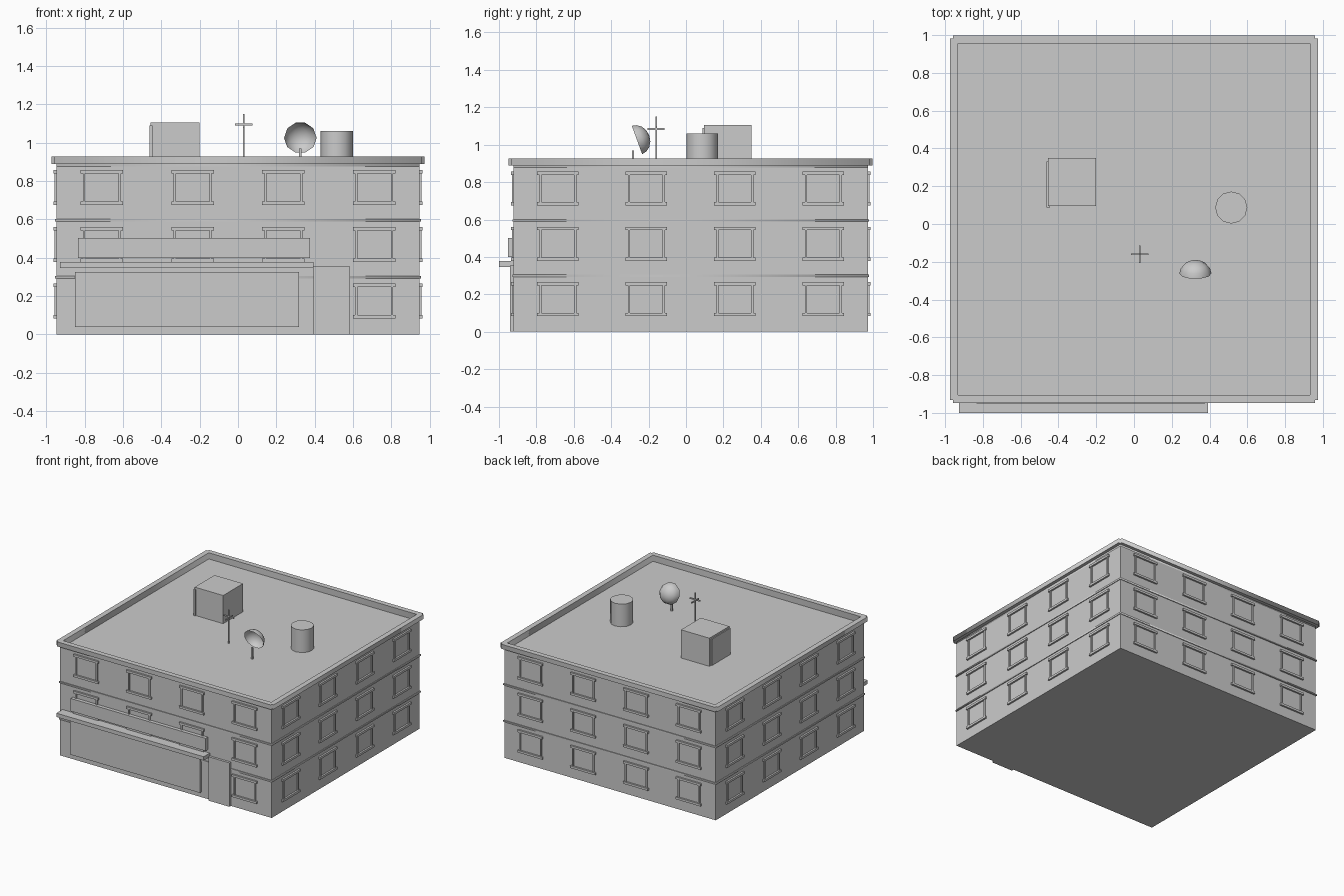
import bpy, bmesh, math
from mathutils import Matrix, Vector

if "Cube" in bpy.data.objects:
    bpy.data.objects.remove(bpy.data.objects["Cube"])

CY = 0.025          # building centre in y
H = 0.947           # half width of the walls


def finish(name, bm, smooth=False):
    me = bpy.data.meshes.new(name)
    bm.to_mesh(me)
    bm.free()
    ob = bpy.data.objects.new(name, me)
    bpy.context.collection.objects.link(ob)
    if smooth:
        bpy.ops.object.select_all(action='DESELECT')
        ob.select_set(True)
        bpy.context.view_layer.objects.active = ob
        bpy.ops.object.shade_smooth_by_angle(angle=math.radians(40))
    return ob


def add_box(bm, x0, x1, y0, y1, z0, z1, mat=Matrix()):
    m = Matrix.Translation(((x0 + x1) / 2, (y0 + y1) / 2, (z0 + z1) / 2)) \
        @ Matrix.Diagonal((x1 - x0, y1 - y0, z1 - z0, 1))
    bmesh.ops.create_cube(bm, size=1, matrix=mat @ m)


def box(name, *dims):
    bm = bmesh.new()
    add_box(bm, *dims)
    return finish(name, bm)


def ring(name, outer, inner, z0, z1):
    # flat outline with a hole, extruded upward
    cu = bpy.data.curves.new(name, 'CURVE')
    cu.dimensions = '2D'
    cu.fill_mode = 'BOTH'
    cu.extrude = (z1 - z0) / 2
    for pts in (outer, inner):
        sp = cu.splines.new('POLY')
        sp.points.add(len(pts) - 1)
        for p, (x, y) in zip(sp.points, pts):
            p.co = (x, y, 0, 1)
        sp.use_cyclic_u = True
    ob = bpy.data.objects.new(name, cu)
    ob.location = (0, CY, (z0 + z1) / 2)
    bpy.context.collection.objects.link(ob)
    bpy.ops.object.select_all(action='DESELECT')
    ob.select_set(True)
    bpy.context.view_layer.objects.active = ob
    bpy.ops.object.convert(target='MESH')


def square(r):
    return [(-r, -r), (r, -r), (r, r), (-r, r)]


# walls and roof deck
box("walls", -H, H, CY - H, CY + H, 0, 0.877)

# parapet with notched corners
o, n, i = 0.973, 0.957, 0.931
notched = []
for k in range(4):
    c, s = round(math.cos(k * math.pi / 2)), round(math.sin(k * math.pi / 2))
    for x, y in ((n, -o), (n, -n), (o, -n)):
        notched.append((c * x - s * y, s * x + c * y))
ring("parapet_wall", square(H), square(i), 0.877, 0.89)
ring("parapet", notched, square(i), 0.89, 0.927)

# windows on all four sides, three floors
for side, name in enumerate(("front", "right", "back", "left")):
    mat = Matrix.Translation((0, CY, 0)) @ Matrix.Rotation(side * math.pi / 2, 4, 'Z')
    bm = bmesh.new()
    for floor in range(3):
        z = 0.083 + 0.296 * floor
        for col in range(4):
            if side == 0 and floor == 0 and col < 3:
                continue            # the shop front takes this space
            x = (col - 1.5) * 0.473
            for zz in (z, z + 0.164):               # sill and lintel
                add_box(bm, x - 0.111, x + 0.111, -H - 0.014, -H + 0.01, zz, zz + 0.018, mat)
            for e in (-1, 1):                       # jambs
                xa, xb = sorted((x + e * 0.099, x + e * 0.087))
                add_box(bm, xa, xb, -H - 0.009, -H + 0.01, z + 0.018, z + 0.164, mat)
    finish(name + "_window_frames", bm)

# thin bands between the floors
for z in (0.293, 0.589):
    ring("floor_band", square(H + 0.006), square(H - 0.01), z, z + 0.012)

# shop front, ledge, sign board and door
F = CY - H
box("shop_window", -0.85, 0.317, -0.938, F + 0.01, 0.04, 0.325)
box("shop_ledge", -0.927, 0.393, -1.0, F + 0.01, 0.346, 0.377)
box("sign_board", -0.833, 0.375, -0.951, F + 0.01, 0.4, 0.502)
box("front_door", 0.394, 0.583, -0.941, F + 0.01, 0, 0.355)

# stair housing on the roof with its door
box("stair_housing", -0.455, -0.2, 0.096, 0.35, 0.87, 1.105)
box("stair_door", -0.462, -0.445, 0.088, 0.33, 0.87, 1.09)

# water tank
bm = bmesh.new()
bmesh.ops.create_cone(bm, cap_ends=True, segments=12, radius1=0.085, radius2=0.085,
                      depth=0.19, matrix=Matrix.Translation((0.515, 0.087, 0.965)))
finish("water_tank", bm, True)

# aerial
bm = bmesh.new()
t = 0.004
add_box(bm, 0.03 - t, 0.03 + t, -0.16 - t, -0.16 + t, 0.87, 1.15)
add_box(bm, -0.016, 0.076, -0.16 - t, -0.16 + t, 1.089, 1.099)
add_box(bm, 0.03 - t, 0.03 + t, -0.206, -0.114, 1.079, 1.089)
finish("aerial", bm)

# satellite dish: open bowl, ten sides
bm = bmesh.new()
N, R, D = 10, 0.085, 0.07
rows = []
for k in range(4):
    a = k / 4 * math.pi / 2
    rows.append([bm.verts.new((R * math.cos(a) * math.cos((j + 0.5) / N * math.tau + math.pi / 2),
                               D * math.sin(a),
                               R * math.cos(a) * math.sin((j + 0.5) / N * math.tau + math.pi / 2)))
                 for j in range(N)])
apex = bm.verts.new((0, D, 0))
for j in range(N):
    q = (j + 1) % N
    for a, b in zip(rows, rows[1:]):
        bm.faces.new((a[j], a[q], b[q], b[j]))
    bm.faces.new((rows[-1][j], rows[-1][q], apex))
bmesh.ops.recalc_face_normals(bm, faces=bm.faces)
bm.transform(Matrix.Translation((0.325, -0.262, 1.025)) @ Matrix.Rotation(math.radians(20), 4, 'X'))
finish("satellite_dish", bm, True)
box("dish_post", 0.319, 0.331, -0.289, -0.277, 0.87, 0.97)
